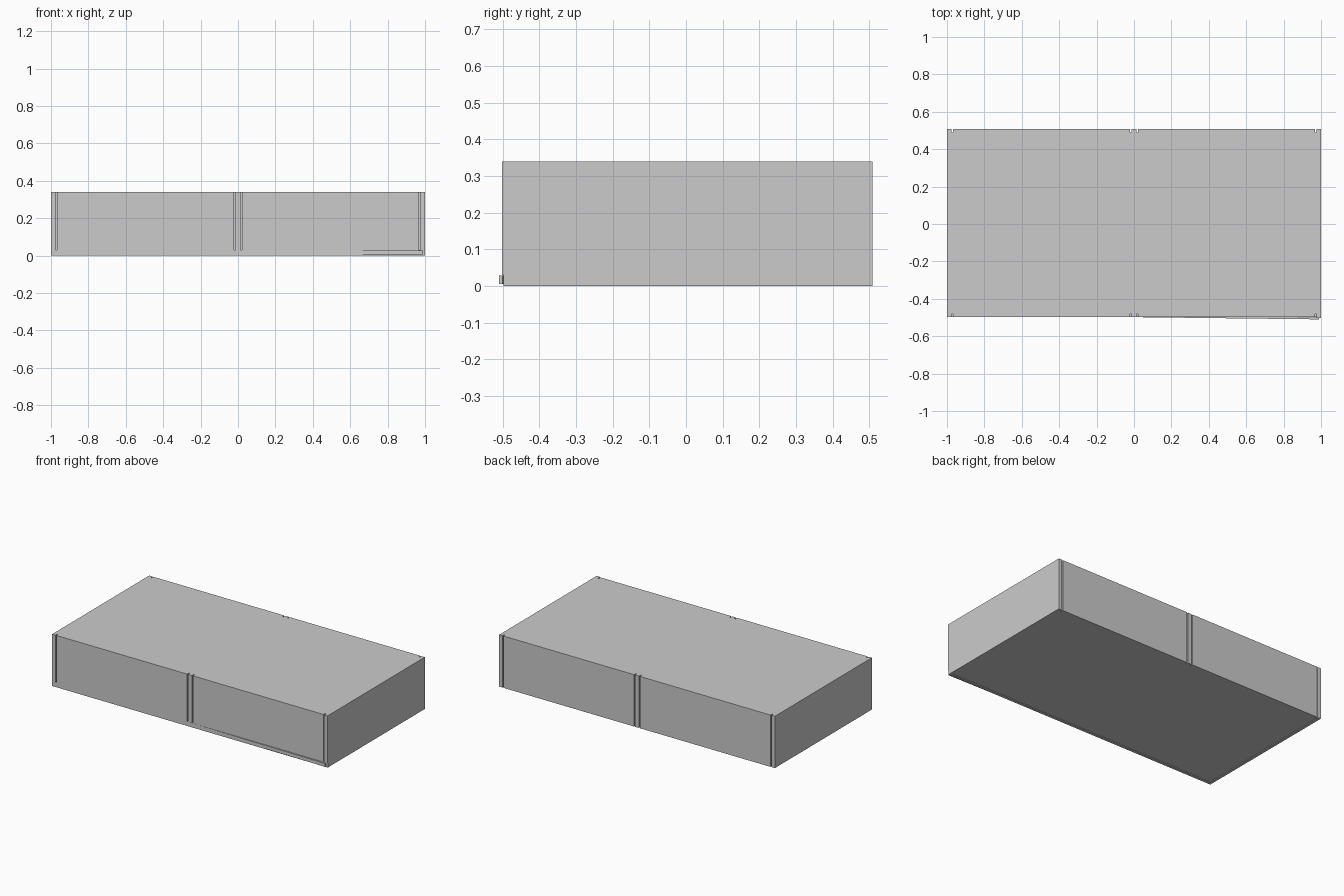
import bpy, bmesh
from mathutils import Vector

if "Cube" in bpy.data.objects:
    bpy.data.objects.remove(bpy.data.objects["Cube"])

H = 0.34            # overall height
YF, YB = -0.498, 0.508   # front and back faces
SKIN = 0.018        # thickness of outer panels


def box(name, x, y, z):
    """Axis-aligned box from (min, max) pairs."""
    bm = bmesh.new()
    bmesh.ops.create_cube(bm, size=1)
    for v in bm.verts:
        v.co = Vector((r[0] if c < 0 else r[1]) for c, r in zip(v.co, (x, y, z)))
    me = bpy.data.meshes.new(name)
    bm.to_mesh(me)
    bm.free()
    ob = bpy.data.objects.new(name, me)
    bpy.context.collection.objects.link(ob)
    return ob


yf, yb = YF + SKIN, YB - SKIN

# Solid core, its underside slightly recessed behind the outer panels
box("core", (-0.982, 0.982), (yf, yb), (0.004, H))

# End panels
for s, side in ((-1, "left"), (1, "right")):
    box(side + "_end_panel", sorted((s * 0.982, s)), (yf, yb), (0, H))

# Long sides: panels and posts separated by narrow open grooves
for side, y, z0 in (("front", (YF, yf), 0.03), ("back", (yb, YB), 0)):
    for s, end in ((-1, "left"), (1, "right")):
        box(f"{side}_{end}_panel", sorted((s * 0.021, s * 0.969)), y, (z0, H))
        py = (YF - 0.004, yf) if (side, end) == ("front", "right") else y
        box(f"{side}_{end}_post", sorted((s * 0.976, s)), py, (z0, H))
    box(f"{side}_centre_post", (-0.014, 0.014), y, (z0, H))

# Bottom rail along the front
box("front_bottom_rail", (-1, 1), (YF, yf), (0, 0.03))

# Trim strip low on the front right, angled slightly outward
strip = box("front_trim_strip", (0.0, 0.99), (YF, YF + 0.01), (0.006, 0.028))
for v in strip.data.vertices:
    v.co.y -= 0.012 * v.co.x
